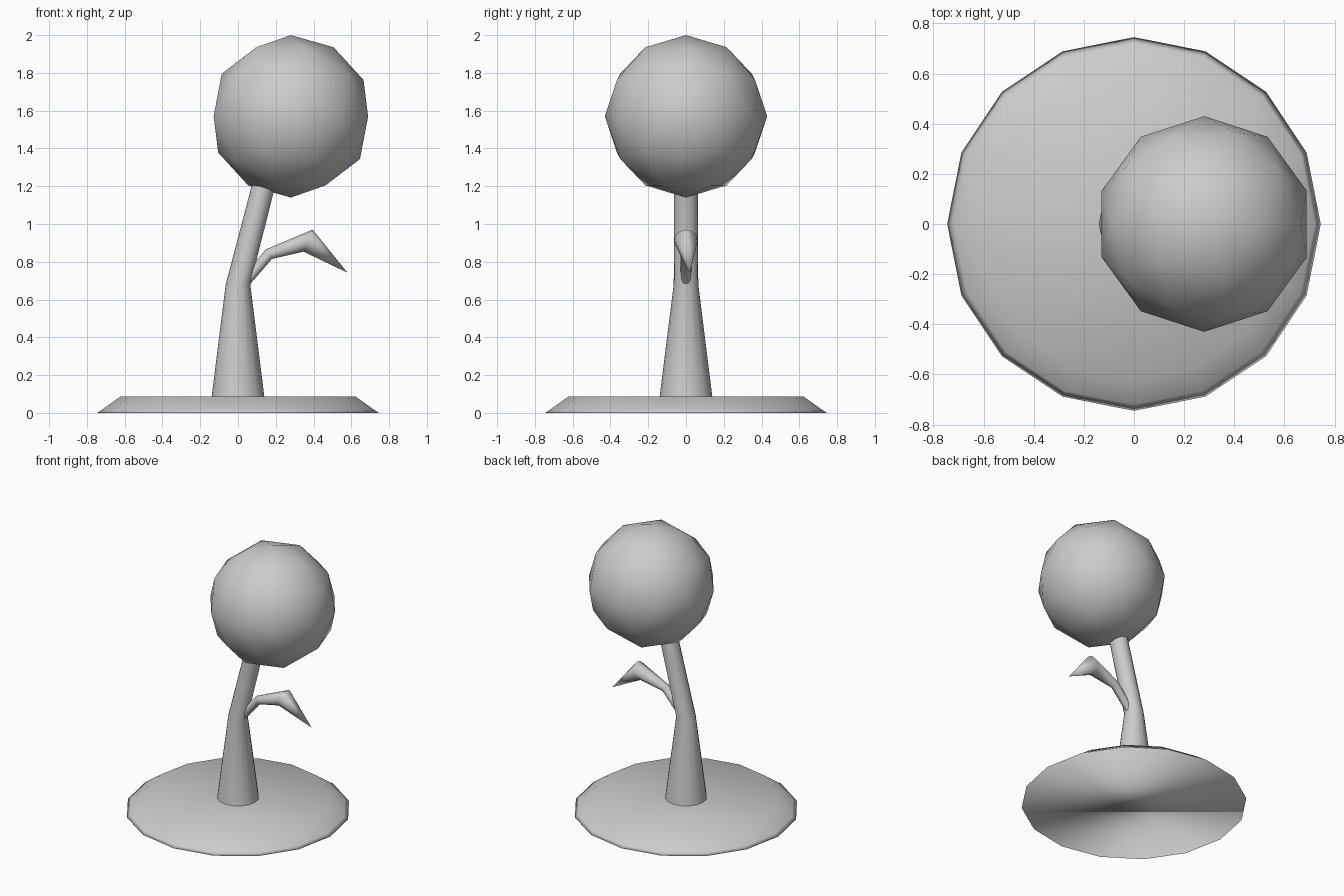
import bpy, bmesh
from math import cos, sin, pi
from mathutils import Vector

if "Cube" in bpy.data.objects:
    bpy.data.objects.remove(bpy.data.objects["Cube"])


def finish(name, bm):
    bmesh.ops.recalc_face_normals(bm, faces=bm.faces[:])
    mesh = bpy.data.meshes.new(name)
    bm.to_mesh(mesh)
    bm.free()
    for p in mesh.polygons:
        p.use_smooth = True
    obj = bpy.data.objects.new(name, mesh)
    bpy.context.collection.objects.link(obj)
    return obj


def tube(name, stations, sides):
    """Loft rings of (centre, side direction in the xz plane, radius)."""
    bm = bmesh.new()
    rings = []
    for c, d, r in stations:
        c, d = Vector(c), Vector(d).normalized()
        if r == 0:
            rings.append([bm.verts.new(c)])
            continue
        rings.append([bm.verts.new(c + d * r * cos(2 * pi * i / sides)
                                   + Vector((0, 1, 0)) * r * sin(2 * pi * i / sides))
                      for i in range(sides)])
    for a, b in zip(rings, rings[1:]):
        for i in range(sides):
            j = (i + 1) % sides
            if len(b) == 1:
                bm.faces.new((a[i], a[j], b[0]))
            else:
                bm.faces.new((a[i], a[j], b[j], b[i]))
    for ring in (rings[0], rings[-1]):
        if len(ring) > 1:
            bm.faces.new(ring)
    return finish(name, bm)


X = (1, 0, 0)

# Ground disc with sloping rim
tube("ground_disc", [((0, 0, 0), X, 0.745),
                     ((0, 0, 0.017), X, 0.72),
                     ((0, 0, 0.088), X, 0.62)], 16)

# Tapered trunk that bends to the right
trunk = tube("trunk", [((0, 0, 0.08), X, 0.14),
                       ((0, 0, 0.68), X, 0.065),
                       ((0.16, 0, 1.3), X, 0.062)], 16)

# Drooping branch ending in a pointed leaf
branch = tube("branch", [((0.02, 0, 0.67), (0.8, 0, -0.6), 0.026),
                         ((0.163, 0, 0.84), (0.55, 0, -0.83), 0.03),
                         ((0.371, 0, 0.912), (-0.38, 0, -0.92), 0.063),
                         ((0.58, 0.02, 0.742), X, 0)], 12)
# Keep the branch section running the same way round at the bend
# (ring directions all point to the underside of the branch)

# Faceted crown
bm = bmesh.new()
bmesh.ops.create_icosphere(bm, subdivisions=2, radius=0.43)
bmesh.ops.translate(bm, verts=bm.verts[:], vec=(0.28, 0, 1.57))
finish("crown", bm)

# Crisp end caps on trunk and branch
for obj in (trunk, branch):
    bpy.ops.object.select_all(action='DESELECT')
    obj.select_set(True)
    bpy.context.view_layer.objects.active = obj
    bpy.ops.object.shade_smooth_by_angle(angle=1.2)
